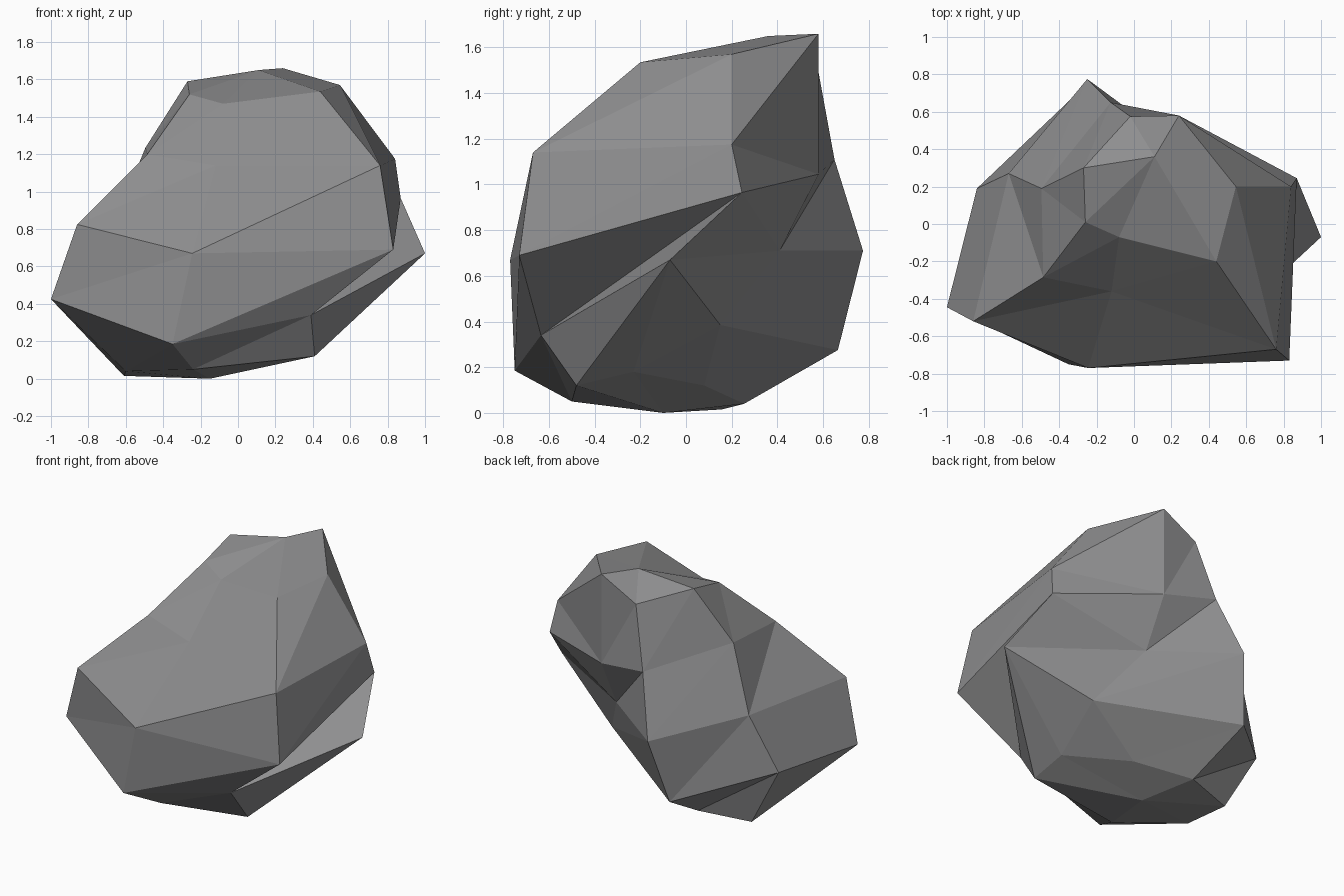
import bpy, bmesh

# Boulder: five uneven seven-sided cross-sections, top to bottom, counter-clockwise
rings = [
    [(.44, -.20, 1.535), (.545, .20, 1.57), (.24, .58, 1.66), (-.02, .575, 1.52),
     (-.27, .30, 1.59), (-.26, .01, 1.52), (-.08, -.07, 1.47)],
    [(.76, -.67, 1.14), (.84, .20, 1.175), (.24, .58, 1.045), (-.125, .65, 1.11),
     (-.495, .19, 1.235), (-.485, -.285, 1.20), (-.12, -.36, 1.14)],
    [(.83, -.73, .69), (.87, .245, .965), (.245, .41, .71), (-.25, .775, .71),
     (-.67, .27, .81), (-.86, -.52, .825), (-.245, -.77, .67)],
    [(.39, -.635, .34), (1.0, -.07, .67), (.46, .15, .385), (-.34, .665, .275),
     (-.84, .19, .43), (-1.0, -.445, .425), (-.35, -.75, .185)],
    [(.41, -.48, .12), (.40, -.23, .18), (.07, .08, .12), (-.27, .255, .04),
     (-.61, .155, .015), (-.60, -.19, .04), (-.24, -.50, .05)],
]
peak, foot = (.11, .36, 1.65), (-.15, -.10, 0)

bm = bmesh.new()
loops = [[bm.verts.new(p) for p in ring] for ring in rings]
top, bottom = bm.verts.new(peak), bm.verts.new(foot)
n = len(rings[0])

for i in range(n):
    j = (i + 1) % n
    # caps
    bm.faces.new((loops[0][i], loops[0][j], top))
    bm.faces.new((loops[-1][j], loops[-1][i], bottom))
    # facets between neighbouring cross-sections
    for up, low in zip(loops, loops[1:]):
        bm.faces.new((low[i], low[j], up[j]))
        bm.faces.new((low[i], up[j], up[i]))

mesh = bpy.data.meshes.new("boulder")
bm.to_mesh(mesh)
bm.free()

# Plain grey stone
stone = bpy.data.materials.new("grey stone")
stone.diffuse_color = (.27, .27, .275, 1)
mesh.materials.append(stone)

boulder = bpy.data.objects.new("boulder", mesh)
bpy.context.collection.objects.link(boulder)
